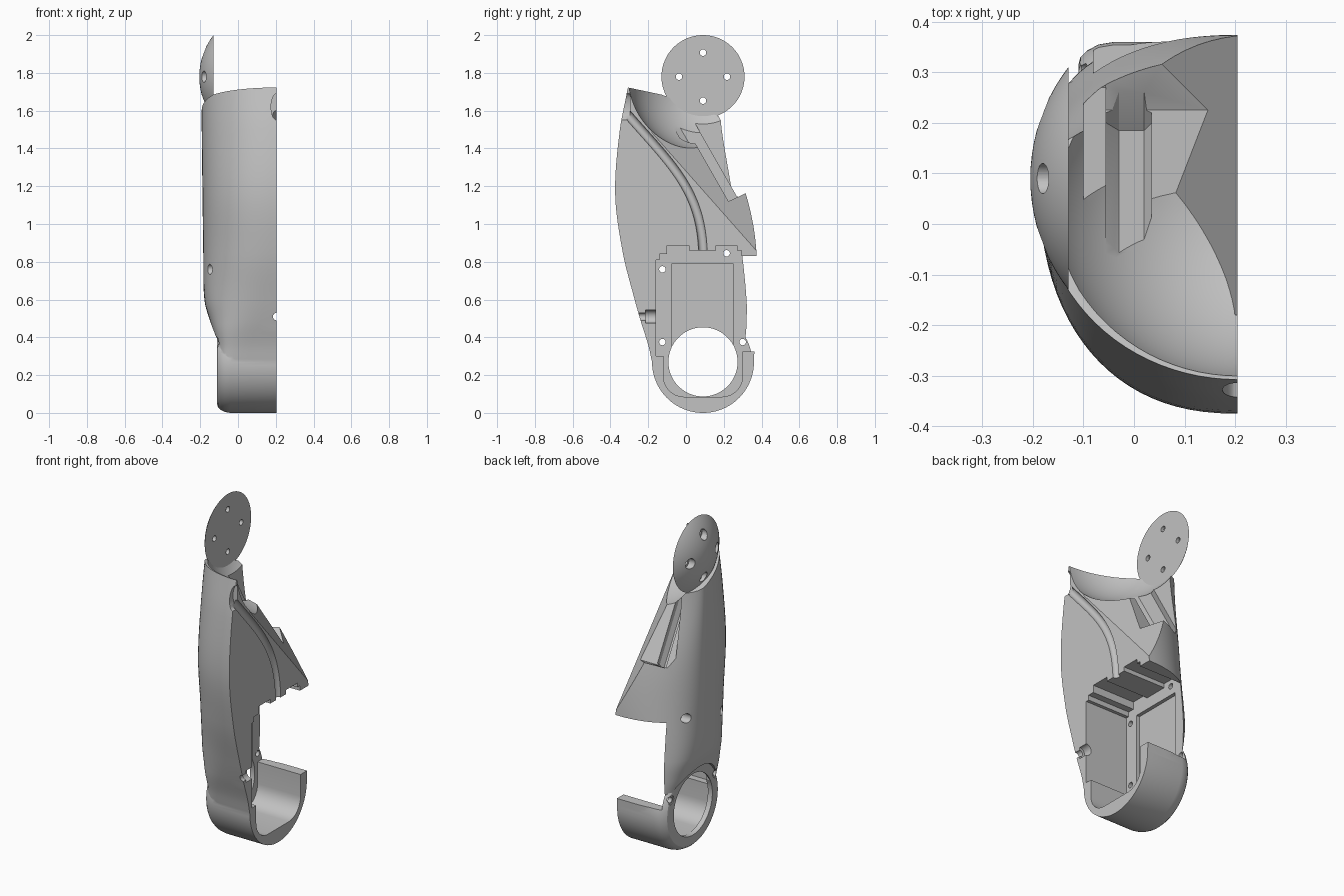
import bpy, bmesh, math
from mathutils import Vector, Matrix
from mathutils.geometry import interpolate_bezier

if "Cube" in bpy.data.objects:
    bpy.data.objects.remove(bpy.data.objects["Cube"])

CUT_X = 0.205          # flat mating face
AXLE = (0.09, 0.27)    # lower pivot (y, z)
HORN = (0.09, 1.78)    # upper pivot (y, z)

grey = bpy.data.materials.new("plain grey")
grey.use_nodes = True
grey.diffuse_color = (0.54, 0.54, 0.54, 1)
grey.node_tree.nodes["Principled BSDF"].inputs["Base Color"].default_value = (0.54, 0.54, 0.54, 1)


def to_object(name, bm):
    bmesh.ops.recalc_face_normals(bm, faces=bm.faces)
    mesh = bpy.data.meshes.new(name)
    bm.to_mesh(mesh)
    bm.free()
    mesh.materials.append(grey)
    ob = bpy.data.objects.new(name, mesh)
    bpy.context.collection.objects.link(ob)
    return ob


def skin(name, rings):
    """Closed solid through equal-length rings of points."""
    bm = bmesh.new()
    loops = [[bm.verts.new(p) for p in ring] for ring in rings]
    n = len(loops[0])
    for a, b in zip(loops, loops[1:]):
        for i in range(n):
            bm.faces.new((a[i], a[(i + 1) % n], b[(i + 1) % n], b[i]))
    bm.faces.new(loops[0])
    bm.faces.new(loops[-1])
    return to_object(name, bm)


def prism(name, pts, x0, x1):
    return skin(name, [[(x, y, z) for y, z in pts] for x in (x0, x1)])


def rod(name, centre, r, x0, x1, seg=32):
    """Cylinder along x."""
    pts = [(centre[0] + r * math.cos(i * math.tau / seg),
            centre[1] + r * math.sin(i * math.tau / seg)) for i in range(seg)]
    return prism(name, pts, x0, x1)


def front_rod(name, z, rx, rz, y0, y1):
    """Elliptic cylinder along y, centred on the mating face."""
    return skin(name, [[(CUT_X + rx * math.cos(i * math.tau / 32), y,
                         z + rz * math.sin(i * math.tau / 32)) for i in range(32)] for y in (y0, y1)])


def ball(name, centre, r, clip_x, keep_right):
    """Sphere cut flat at clip_x, keeping one side."""
    bm = bmesh.new()
    bmesh.ops.create_uvsphere(bm, u_segments=96, v_segments=48, radius=r,
                              matrix=Matrix.Translation(centre) @ Matrix.Rotation(math.pi / 2, 4, 'Y'))
    bmesh.ops.bisect_plane(bm, geom=bm.verts[:] + bm.edges[:] + bm.faces[:],
                           plane_co=(clip_x, 0, 0), plane_no=(1, 0, 0),
                           clear_inner=keep_right, clear_outer=not keep_right)
    bmesh.ops.holes_fill(bm, edges=[e for e in bm.edges if e.is_boundary])
    return to_object(name, bm)


def combine(target, tool, op='DIFFERENCE'):
    tool.hide_render = True
    mod = target.modifiers.new("combine", 'BOOLEAN')
    mod.operation, mod.solver, mod.object = op, 'EXACT', tool
    bpy.context.view_layer.update()
    result = bpy.data.meshes.new_from_object(target.evaluated_get(bpy.context.evaluated_depsgraph_get()))
    target.modifiers.clear()
    target.data = result
    bpy.data.objects.remove(tool)


# Outer shell: height, front, back, left, front squareness, back squareness
KEYS = [(.27, -.18, .36, -.11, 8, 6), (.36, -.2, .363, -.112, 6.5, 4.6),
        (.48, -.238, .368, -.147, 4, 3.5), (.6, -.272, .373, -.178, 2.9, 2.8),
        (.85, -.335, .373, -.184, 2.4, 2.2), (1.16, -.375, .335, -.188, 2.3, 2),
        (1.5, -.35, .245, -.192, 2.1, 2), (1.76, -.3, .215, -.192, 2, 2)]


def tangent(i, k):
    a, b = KEYS[max(i - 1, 0)], KEYS[min(i + 1, len(KEYS) - 1)]
    return (b[k] - a[k]) / (b[0] - a[0])


def section(i, t):
    a, b = KEYS[i], KEYS[i + 1]
    h = b[0] - a[0]
    vals = [(2*t**3 - 3*t*t + 1) * a[k] + (t**3 - 2*t*t + t) * h * tangent(i, k)
            + (3*t*t - 2*t**3) * b[k] + (t**3 - t*t) * h * tangent(i + 1, k) for k in range(1, 6)]
    front, back, left, nf, nb = vals
    z, yc, ring = a[0] + h * t, 0.09, []
    for j in range(49):
        ang = -math.pi / 2 + math.pi * j / 48
        n, reach = (nf, yc - front) if ang < 0 else (nb, back - yc)
        c, s = max(math.cos(ang), 0), math.sin(ang)
        ring.append((CUT_X - (CUT_X - left) * c ** (2 / n),
                     yc + math.copysign(reach * abs(s) ** (2 / n), s), z))
    return [(0.3, ring[0][1], z)] + ring + [(0.3, ring[-1][1], z)]


rings = [section(i, t / 6) for i in range(len(KEYS) - 1) for t in range(6)]
rings.append(section(len(KEYS) - 2, 1))
shell = skin("leg_shell", rings)

# Top rim slopes down to the back
combine(shell, prism("rim_cut", [(-.6, 1.785), (-.13, 1.685), (.2, 1.56), (.6, 1.56), (.6, 2.5), (-.6, 2.5)], -.6, .6))

# Rounded lower tub
tub_profile = [(0.3, .27), (-.04, .27), (-.07, .265), (-.093, .253), (-.106, .24), (-.11, .225)]
combine(shell, skin("tub", [[(x, AXLE[0] + r * math.cos(i * math.tau / 96),
                              AXLE[1] + r * math.sin(i * math.tau / 96)) for i in range(96)]
                            for x, r in tub_profile]), 'UNION')

# Flat pad around the lower pivot
combine(shell, rod("pivot_pad", AXLE, .24, -.5, -.1102, 96))

# Domed upper disc
combine(shell, ball("dome", (.155, *HORN), .36, -.13, False), 'UNION')

# Ball-shaped joint hollow
combine(shell, ball("joint_hollow", (CUT_X, *HORN), .395, -.13, True))


# Sloped side relief, tilted towards the mating face
def relief_z(x, y):
    return 1.48 - 1.13 * (y + .17) + 1.6 * (.2 - x)


side_rings = []
for x in (-.1, .4):
    side_rings.append([(x, -.18, relief_z(x, -.18)), (x, .8, relief_z(x, .8)), (x, .8, 3), (x, -.18, 3)])
combine(shell, skin("side_relief", side_rings))

# Back slope with ledge, a higher step beside it, and the chamfered cable slot
combine(shell, prism("back_slope", [(-.08, 1.654), (.225, 1.12), (.6, 1.296), (.6, 2.2), (-.08, 2.2)], -.055, .5))
combine(shell, prism("back_step", [(-.08, 1.757), (.27, 1.145), (.6, 1.3), (.6, 2.2), (-.08, 2.2)], -.1, -.05))
slot_rings = []
for x, lift in ((-.055, .03), (-.03, 0), (.02, 0), (.035, .03)):
    slot_rings.append([(x, -.1 + lift / 2, 1.573 + lift), (x, .185 + lift / 2, 1.08 + lift),
                       (x, .265, 1.14 + lift), (x, .02, 1.65)])
combine(shell, skin("cable_slot", slot_rings))

# Motor bay, open to the back, with stepped roof
bay = [(-.16, .3), (-.16, .81), (-.14, .81), (-.14, .84), (-.1, .84), (-.1, .885), (.015, .885),
       (.015, .86), (.16, .86), (.16, .885), (.27, .885), (.27, .86), (.295, .86), (.295, .83),
       (.6, .83), (.6, .325), (.3, .325), (.3, .3)]
combine(shell, prism("motor_bay", bay, -.08, .5))
combine(shell, prism("bay_recess", [(-.075, .35), (.25, .35), (.25, .79), (-.075, .79)], -.102, .5))

# Tub hollow with rounded floor
floor = [(-.12, .36)]
for cy, start in ((-.01, math.pi), (.19, 1.5 * math.pi)):
    for i in range(9):
        a = start + i * math.pi / 16
        floor.append((cy + .11 * math.cos(a), .195 + .11 * math.sin(a)))
floor.append((.3, .36))
combine(shell, prism("tub_hollow", floor, -.08, .5))
combine(shell, rod("axle_hole", AXLE, .183, -.5, .5, 96))

# Screw holes with wider outer bores
for p in ((-.125, .76), (.215, .845), (-.125, .375), (.3, .375)):
    combine(shell, rod("screw_hole", p, .017, -.5, .15))
    combine(shell, rod("screw_bore", p, .027, -.5, -.105))
for i in range(4):
    a = i * math.pi / 2
    p = (HORN[0] + .127 * math.cos(a), HORN[1] + .127 * math.sin(a))
    combine(shell, rod("disc_hole", p, .017, -.5, .15))
    combine(shell, rod("disc_bore", p, .03, -.5, -.15))

# Curved cable groove in the mating face
path = interpolate_bezier(*[Vector((CUT_X, y, z)) for y, z in
                            ((-.36, 1.64), (-.1, 1.33), (.09, 1.2), (.09, .82))], 24)
groove = []
for i, p in enumerate(path):
    d = (path[min(i + 1, 23)] - path[max(i - 1, 0)]).normalized()
    side = d.cross(Vector((1, 0, 0)))
    groove.append([p + .023 * (math.cos(k * math.tau / 16) * side + math.sin(k * math.tau / 16) * Vector((1, 0, 0)))
                   for k in range(16)])
combine(shell, skin("cable_groove", groove))

# Front cable opening and front screw hole
combine(shell, front_rod("cable_opening", 1.62, .03, .07, -.5, -.297))
combine(shell, front_rod("front_screw", .51, .02, .02, -.5, -.1))
combine(shell, front_rod("front_screw_seat", .51, .035, .035, -.215, -.1))

# Flat mating face
combine(shell, prism("mating_cut", [(-1, -1), (1, -1), (1, 3), (-1, 3)], CUT_X, 1))

bpy.ops.object.select_all(action='DESELECT')
shell.select_set(True)
bpy.context.view_layer.objects.active = shell
bpy.ops.object.shade_smooth_by_angle(angle=math.radians(28))
